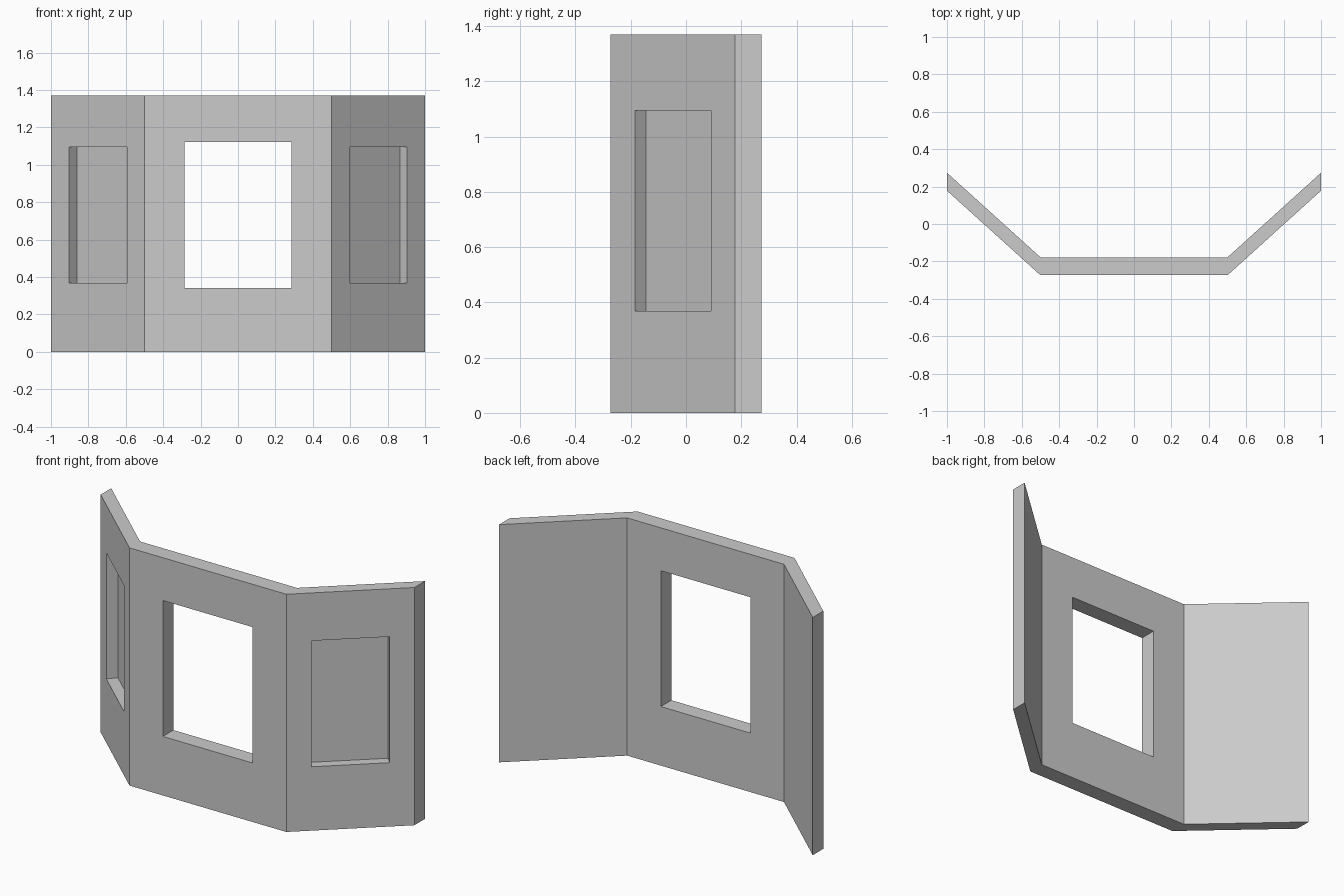
import bpy, bmesh
from mathutils import Vector

if "Cube" in bpy.data.objects:
    bpy.data.objects.remove(bpy.data.objects["Cube"])

HEIGHT = 1.37
THICK = 0.096  # wall thickness measured along y


def prism(name, outline, z0, z1):
    """Extrude a plan outline from z0 to z1."""
    bm = bmesh.new()
    face = bm.faces.new([bm.verts.new((x, y, z0)) for x, y in outline])
    top = bmesh.ops.extrude_face_region(bm, geom=[face])["geom"]
    bmesh.ops.translate(bm, vec=(0, 0, z1 - z0),
                        verts=[v for v in top if isinstance(v, bmesh.types.BMVert)])
    bmesh.ops.recalc_face_normals(bm, faces=bm.faces)
    mesh = bpy.data.meshes.new(name)
    bm.to_mesh(mesh)
    bm.free()
    obj = bpy.data.objects.new(name, mesh)
    bpy.context.collection.objects.link(obj)
    return obj


def cut(target, cutter):
    """Subtract the cutter from the target, then remove it."""
    cutter.hide_render = True
    mod = target.modifiers.new("cut", "BOOLEAN")
    mod.operation = "DIFFERENCE"
    mod.solver = "EXACT"
    mod.object = cutter
    bpy.context.view_layer.objects.active = target
    bpy.ops.object.modifier_apply(modifier=mod.name)
    bpy.data.objects.remove(cutter)


# Bay wall: folded strip seen from above
front = [(-1, 0.178), (-0.5, -0.274), (0.5, -0.274), (1, 0.178)]
back = [(x, y + THICK) for x, y in reversed(front)]
wall = prism("bay_wall", front + back, 0, HEIGHT)

# Window opening through the middle panel
cut(wall, prism("window_cutter",
                [(-0.287, -0.4), (0.285, -0.4), (0.285, 0), (-0.287, 0)], 0.34, 1.123))

# Shallow recesses square to the outer face of each wing
for side, x0, x1, depth in ((1, 0.598, 0.903, 0.055), (-1, 0.593, 0.903, 0.062)):
    a, b = Vector(front[2]), Vector(front[3])
    along = b - a
    inward = Vector((-along.y, along.x)).normalized()
    p, q = (a + along * ((x - a.x) / along.x) for x in (x0, x1))
    corners = [p - inward * 0.1, q - inward * 0.1, q + inward * depth, p + inward * depth]
    cut(wall, prism("recess_cutter", [(side * c.x, c.y) for c in corners], 0.368, 1.094))
